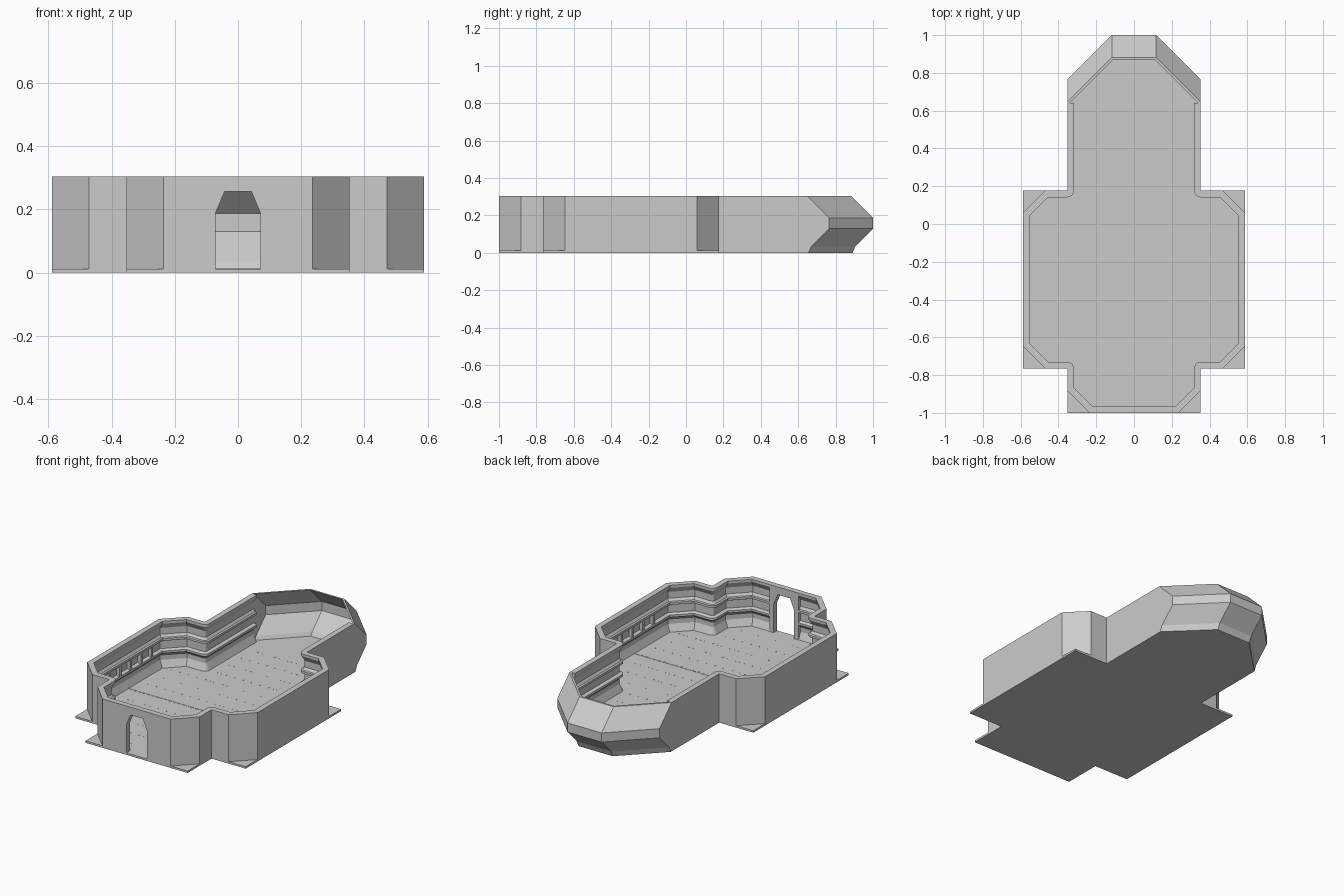
import bpy, bmesh
from math import tan, radians
from mathutils import Vector, Matrix

if "Cube" in bpy.data.objects:
    bpy.data.objects.remove(bpy.data.objects["Cube"])


def finish(name, bm, mirror=False):
    bmesh.ops.remove_doubles(bm, verts=bm.verts, dist=1e-5)
    bmesh.ops.recalc_face_normals(bm, faces=bm.faces)
    me = bpy.data.meshes.new(name)
    bm.to_mesh(me)
    bm.free()
    ob = bpy.data.objects.new(name, me)
    bpy.context.collection.objects.link(ob)
    if mirror:
        ob.modifiers.new("mirror", 'MIRROR').use_clip = False
    return ob


def loft(name, loops, mirror=False):
    """Bridge equal closed loops and cap both ends."""
    bm = bmesh.new()
    rows = [[bm.verts.new(p) for p in lp] for lp in loops]
    n = len(rows[0])
    for a, b in zip(rows, rows[1:]):
        for i in range(n):
            j = (i + 1) % n
            bm.faces.new((a[i], a[j], b[j], b[i]))
    bm.faces.new(rows[0])
    bm.faces.new(rows[-1])
    return finish(name, bm, mirror)


def boxes(name, items, mirror=False):
    """Boxes given as (centre, size)."""
    bm = bmesh.new()
    for c, s in items:
        bmesh.ops.create_cube(bm, size=1, matrix=Matrix.Translation(c) @ Matrix.Diagonal((*s, 1)))
    return finish(name, bm, mirror)


U = 2 / 17                      # plan module
A, C, W = U, 3 * U, 5 * U       # half widths: nose tip, narrow part, wide part
row = lambda k: -1 + k * U
FLOOR, TOP, RIM = 0.012, 0.305, 0.035

# floor plate
half = [(C, -1), (C, row(2)), (W, row(2)), (W, row(10)), (C, row(10)), (C, 0.655), (A, 0.885)]
plan = half + [(-x, y) for x, y in reversed(half)]
loft("floor_plate", [[(x, y, z) for x, y in plan] for z in (0, FLOOR)])

# side walls: moulded section swept round the plan, rounded at inward corners
section = [(0, FLOOR), (0, TOP), (RIM, TOP), (RIM, 0.29), (0.013, 0.255), (0.013, 0.215),
           (0.024, 0.2), (0.034, 0.197), (0.034, 0.183), (0.024, 0.178), (0.014, 0.176),
           (0.014, 0.126), (0.024, 0.124), (0.034, 0.119), (0.034, 0.105), (0.024, 0.1),
           (0.013, 0.085), (0.013, 0.055), (0.033, FLOOR)]
path = [Vector(p) for p in [(0.10, -1), (2 * U, -1), (C, row(1)), (C, row(2)), (4 * U, row(2)),
        (W, row(3)), (W, row(9)), (4 * U, row(10)), (C, row(10)), (C, 0.64)]]
stations = []
for i, p in enumerate(path):
    d0 = (p - path[i - 1]).normalized() if i else (path[1] - p).normalized()
    d1 = (path[i + 1] - p).normalized() if i < len(path) - 1 else d0
    n0, n1 = Vector((-d0.y, d0.x)), Vector((-d1.y, d1.x))
    if d0.cross(d1) < -0.01:
        stations += [(p, n0.lerp(n1, k / 4).normalized()) for k in range(5)]
    else:
        stations.append((p, (n0 + n1) / (1 + n0.dot(n1))))
loft("side_wall", [[(p.x + n.x * o, p.y + n.y * o, z) for o, z in section] for p, n in stations], True)

# front wall section with arched doorway
h = [(0.0705, FLOOR), (0.0705, 0.19), (0.042, 0.257)]
door = [(0.10, TOP), (0.10, FLOOR)] + h
door += [(-x, z) for x, z in reversed(door)]
loft("doorway", [[(x, y, z) for x, z in door] for y in (-1, -1 + RIM)])

# bulging faceted nose shell
prof = [(0.655, 0.0), (0.67, 0.035), (0.765, 0.13), (0.765, 0.187), (0.646, TOP)]
T = 0.012
k = T * tan(radians(22.5))
loops = []
for st in range(3):
    pick = lambda y, t, m: [(C - t, 0.64), (C - t, y - m), (A - m, y + 2 * U - t)][st]
    outer = [(*pick(y, 0, 0), z) for y, z in prof]
    inner = [(*pick(y, T, k), max(z, FLOOR)) for y, z in reversed(prof)]
    loops.append(outer + inner)
loops += [[(-x, y, z) for x, y, z in lp] for lp in reversed(loops)]
loft("nose_shell", loops)

# window posts bridging the two wall mouldings
boxes("window_frame", [((W - 0.018, -0.265 + 0.105 * j, 0.151), (0.034, 0.018, 0.07))
                       for j in range(-2, 3)], True)

# floor seam and rivets along tile edges
boxes("floor_seam", [((0, -0.285, FLOOR), (1.12, 0.006, 0.003))])
rivets = []
for i in range(-4, 5):
    for j in range(1, 14):
        x, y = i * U, row(j)
        if abs(i) > 2 and not 2 < j < 10:
            continue
        for s in (-0.03, 0, 0.03):
            rivets.append(((x + s, y, FLOOR), (0.007, 0.004, 0.002)))
boxes("floor_rivets", rivets)
